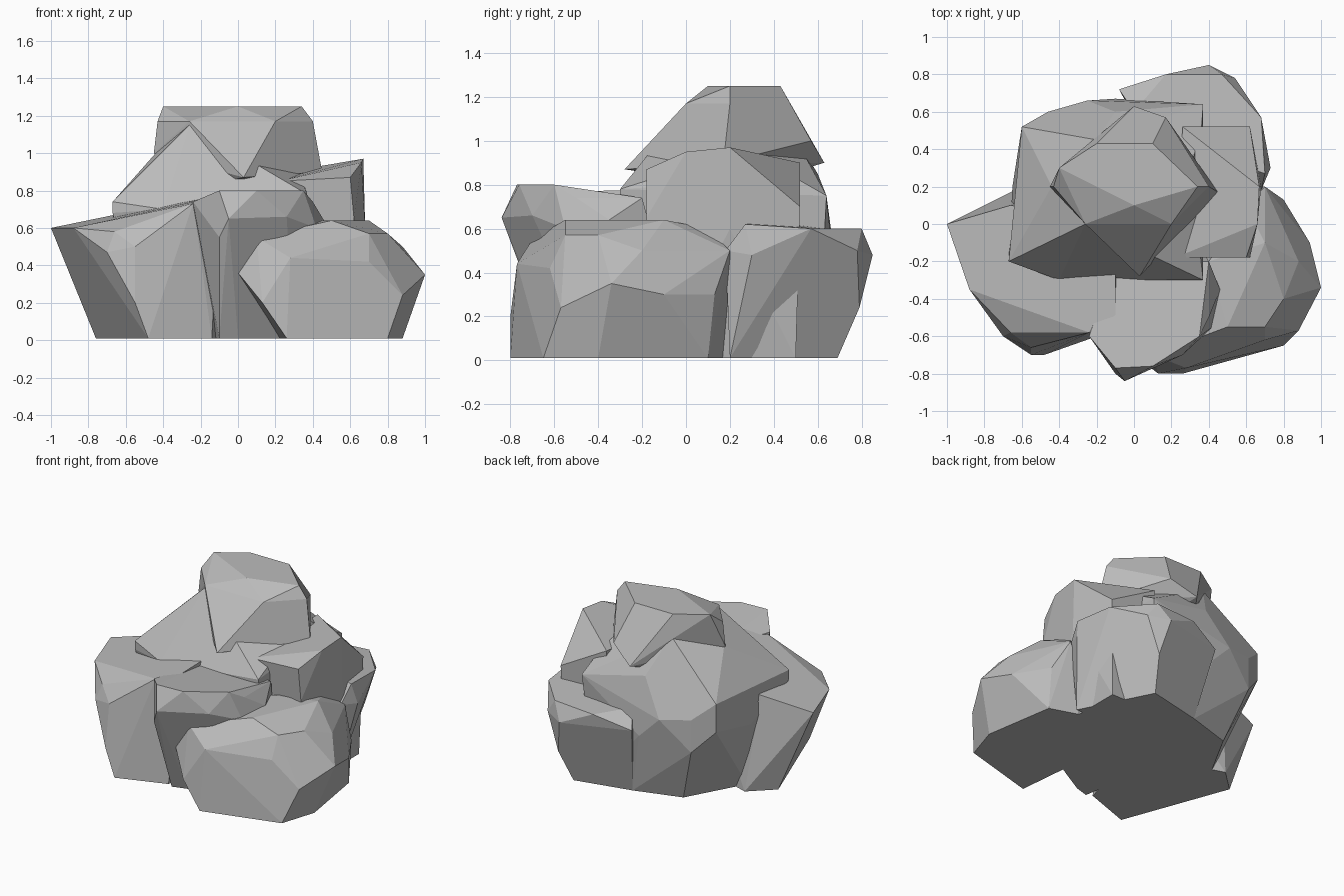
import bpy
import bmesh
from math import radians

default_cube = bpy.data.objects.get("Cube")
if default_cube:
    bpy.data.objects.remove(default_cube, do_unlink=True)

# One plain stone grey for every boulder
stone = bpy.data.materials.new("stone_grey")
stone.use_nodes = True
stone_colour = (.5, .5, .5, 1)
stone.diffuse_color = stone_colour
stone.node_tree.nodes["Principled BSDF"].inputs["Base Color"].default_value = stone_colour


def level(height, outline):
    """Lift a flat outline to one height."""
    return [(x, y, height) for x, y in outline]


def boulder(name, base, girdle, crown):
    """Chiselled rock: the hull around a ground outline, a girdle and a crown."""
    bm = bmesh.new()
    for corner in level(.01, base) + girdle + crown:
        bm.verts.new(corner)
    hull = bmesh.ops.convex_hull(bm, input=bm.verts[:], use_existing_faces=False)
    leftover = set(hull["geom_interior"]) | set(hull["geom_unused"])
    loose = [item for item in leftover if isinstance(item, bmesh.types.BMVert)]
    if loose:
        bmesh.ops.delete(bm, geom=loose, context="VERTS")
    # Merge almost level neighbours into broad flat facets
    bmesh.ops.dissolve_limit(bm, angle_limit=radians(8), verts=bm.verts[:], edges=bm.edges[:])
    bmesh.ops.recalc_face_normals(bm, faces=bm.faces[:])
    mesh = bpy.data.meshes.new(name)
    bm.to_mesh(mesh)
    bm.free()
    mesh.materials.append(stone)
    rock = bpy.data.objects.new(name, mesh)
    bpy.context.collection.objects.link(rock)


# Low rounded boulder at the front
boulder(
    "front_left_boulder",
    base=[(.26, -.8), (.8, -.65), (.88, -.4), (.8, .1), (.5, .2), (.2, -.2)],
    girdle=[(0, -.7, .36), (.13, -.8, .2), (.88, -.57, .24), (1, -.34, .35),
            (.94, -.1, .3), (.8, .13, .3), (.7, .2, .5)],
    crown=[(.28, -.77, .44), (.1, -.7, .55), (.7, -.62, .42), (.7, -.55, .57),
           (.5, -.55, .64), (.8, -.4, .57), (.88, -.2, .5), (.7, -.1, .64),
           (.4, -.2, .64), (.6, .1, .6)],
)

# Overhanging block in the middle of the front
boulder(
    "front_middle_boulder",
    base=[(-.1, -.6), (0, -.57), (.3, -.4), (.3, 0), (-.2, 0)],
    girdle=[(-.1, -.8, .55), (-.05, -.84, .65), (.26, -.7, .66),
            (.42, -.55, .6), (.46, -.35, .64)],
    crown=[(-.24, -.6, .74), (-.1, -.77, .8), (.1, -.76, .8), (.35, -.6, .8),
           (.4, -.5, .74), (.4, -.2, .74), (-.1, -.2, .74)],
)

# Wedge boulder with a sloping top and a sharp outer tip
boulder(
    "front_right_boulder",
    base=[(-.76, .05), (-.48, -.7), (-.14, -.58), (0, 0), (-.6, .2)],
    girdle=[(-.55, -.7, .2), (-.7, -.6, .47), (-.55, -.66, .5)],
    crown=[(-.66, -.58, .58), (-.88, -.35, .6), (-1, 0, .6), (-.24, -.58, .73),
           (-.1, -.5, .77), (-.1, 0, .78), (-.66, .1, .67)],
)

# Large core boulder carrying the peak
boulder(
    "core_boulder",
    base=[(-.55, .1), (-.46, .27), (-.33, .5), (0, .6), (.3, .6), (.3, -.1), (-.4, -.1)],
    girdle=[(-.65, .2, .5), (-.6, .52, .55), (-.46, .6, .4), (-.1, .67, .45),
            (.37, .64, .75), (-.67, -.2, .68), (-.4, -.3, .7), (.37, -.3, .6)],
    crown=[(-.67, -.2, .74), (.37, -.3, .78), (-.26, 0, 1.15), (-.44, .2, 1),
           (-.2, .45, 1.1), (0, .54, .97), (-.1, .6, .85), (-.6, .52, .75),
           (-.46, .6, .63), (-.25, .66, .6), (.3, .3, .97), (.36, .5, .83)],
)

# Peak stone with a pointed front toe and a flat top
peak_shoulder = [(-.43, .2), (-.26, 0), (.2, 0), (.4, .2), (.1, .48)]
peak_top = [(-.4, .3), (-.2, .43), (.1, .43), (.34, .2), (0, .1)]
boulder(
    "peak_boulder",
    base=[],
    girdle=[(-.3, .2, .8), (.1, .3, .8), (.03, -.28, .87), (.45, .17, .9),
            (.17, .57, 1), (0, .63, .9), (-.45, .2, 1)],
    crown=level(1.17, peak_shoulder) + level(1.25, peak_top),
)

# Upright slab on the left side
boulder(
    "left_side_boulder",
    base=[(.6, -.1), (.6, .5), (.3, .5), (.3, -.1)],
    girdle=[(.62, -.18, .65), (.25, -.18, .65), (.68, .2, .6), (.62, .52, .7)],
    crown=[(.22, -.18, .85), (.6, -.18, .87), (.66, 0, .95), (.67, .2, .97),
           (.26, .52, .9), (.3, 0, .88)],
)

# Low boulder filling the back corner
boulder(
    "back_left_boulder",
    base=[(0, .6), (.4, .69), (.65, .2), (.2, .2)],
    girdle=[(.73, .3, .48), (.68, .18, .5), (.45, .79, .24), (-.08, .72, .5),
            (.4, .85, .48), (.54, .78, .5)],
    crown=[(.17, .8, .58), (.47, .8, .6), (.68, .57, .6), (.7, .27, .62),
           (.3, .4, .63), (0, .6, .6)],
)
